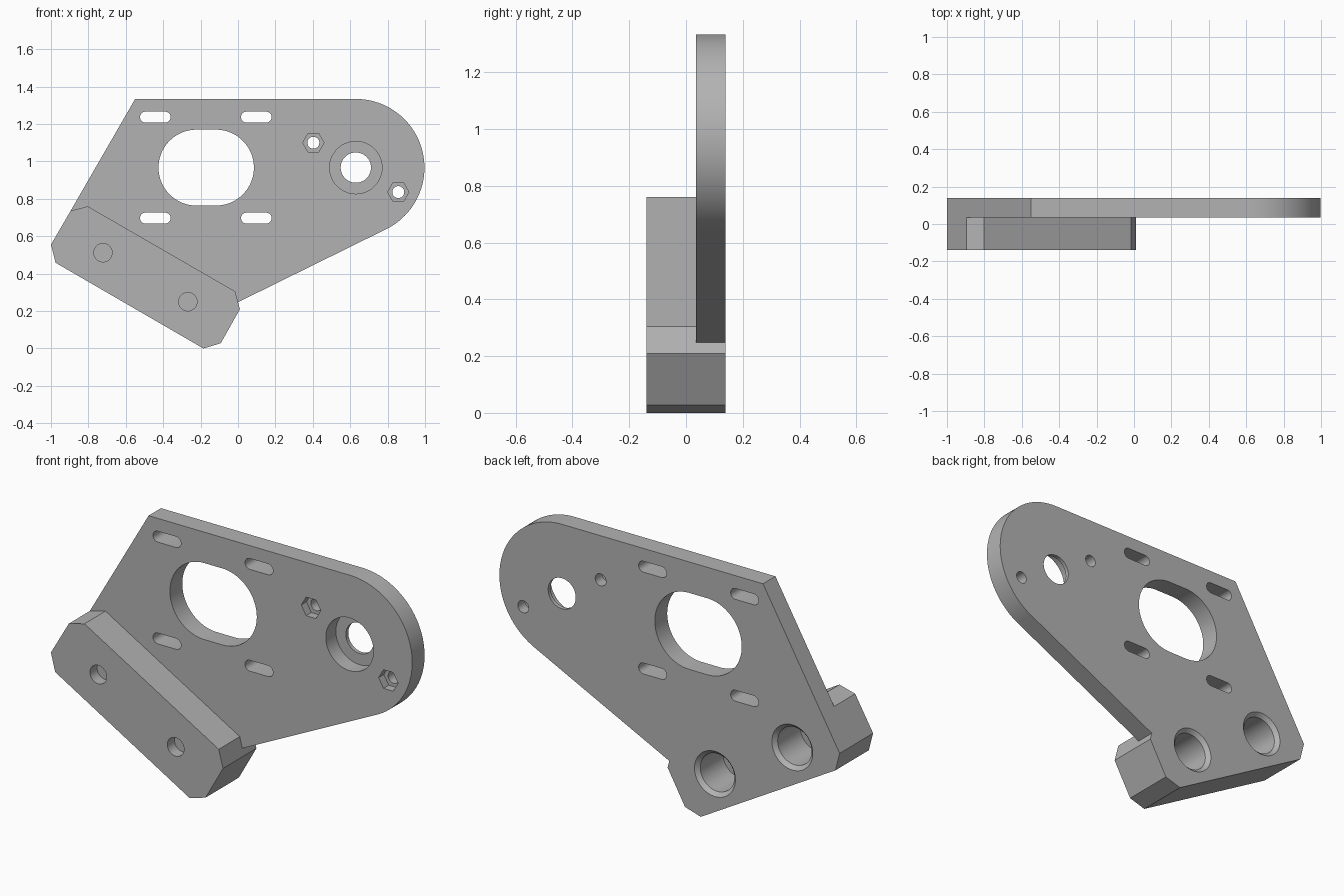
import bpy, bmesh
from math import cos, sin, pi, radians

FRONT, PLATE_FRONT, BACK = -0.14, 0.036, 0.14
MID_Z = 0.967

if "Cube" in bpy.data.objects:
    bpy.data.objects.remove(bpy.data.objects["Cube"], do_unlink=True)

grey = bpy.data.materials.new("plain_grey")
grey.use_nodes = True
grey.diffuse_color = (0.45, 0.45, 0.45, 1)
grey.node_tree.nodes["Principled BSDF"].inputs["Base Color"].default_value = grey.diffuse_color


def rounded(x, z, r, half_len=0, n=64, phase=0.5):
    """Circle, slot or regular polygon outline in the XZ plane."""
    pts = []
    for i in range(n):
        a = 2 * pi * (i + phase) / n
        shift = half_len if cos(a) > 0 else -half_len
        pts.append((x + shift + r * cos(a), z + r * sin(a)))
    return pts


def loft(name, near, far, y0, y1):
    """Solid between two matching outlines at depths y0 and y1."""
    bm = bmesh.new()
    a = [bm.verts.new((x, y0, z)) for x, z in near]
    b = [bm.verts.new((x, y1, z)) for x, z in far]
    bm.faces.new(a)
    bm.faces.new(b[::-1])
    for i in range(len(a)):
        j = (i + 1) % len(a)
        bm.faces.new((a[i], b[i], b[j], a[j]))
    bmesh.ops.recalc_face_normals(bm, faces=bm.faces[:])
    mesh = bpy.data.meshes.new(name)
    bm.to_mesh(mesh)
    bm.free()
    mesh.materials.append(grey)
    obj = bpy.data.objects.new(name, mesh)
    bpy.context.collection.objects.link(obj)
    return obj


def combine(body, tool, operation="DIFFERENCE"):
    mod = body.modifiers.new(tool.name, "BOOLEAN")
    mod.operation, mod.solver, mod.object = operation, "EXACT", tool
    bpy.context.view_layer.objects.active = body
    bpy.ops.object.modifier_apply(modifier=mod.name)
    bpy.data.objects.remove(tool, do_unlink=True)


def cut(body, outline, y0, y1, far=None):
    combine(body, loft("cutter", outline, far or outline, y0, y1))


# Plate with a rounded end, overlapping the foot at its lower left
steps = 48
start, end = radians(-63.5), radians(90)
plate_outline = [(0.63 + 0.367 * cos(t), MID_Z + 0.367 * sin(t))
                 for t in (start + (end - start) * i / steps for i in range(steps + 1))]
plate_outline += [(-0.55, 1.334), (-0.895, 0.736), (-0.6, 0.4), (-0.1, 0.198)]
bracket = loft("motor_bracket", plate_outline, plate_outline, PLATE_FRONT, BACK)

# Chamfered mounting foot
foot_outline = [(-1, 0.555), (-0.895, 0.736), (-0.803, 0.76), (-0.015, 0.305),
                (0.01, 0.21), (-0.092, 0.028), (-0.185, 0), (-0.975, 0.458)]
combine(bracket, loft("mounting_foot", foot_outline, foot_outline, FRONT, BACK), "UNION")

# Motor opening and four adjustment slots
through = (0, 0.2)
cut(bracket, rounded(-0.17, MID_Z, 0.203, 0.052, 96), *through)
for x in (-0.442, 0.098):
    for dz in (-0.27, 0.27):
        cut(bracket, rounded(x, MID_Z + dz, 0.029, 0.053, 32), *through)

# Bearing seat
cut(bracket, rounded(0.63, MID_Z, 0.14), 0, 0.12)
cut(bracket, rounded(0.63, MID_Z, 0.081), *through)

# Hexagonal nut pockets with bolt holes
for x, z in ((0.403, 1.1), (0.857, 0.836)):
    cut(bracket, rounded(x, z, 0.057, n=6, phase=0), 0, 0.08)
    cut(bracket, rounded(x, z, 0.032, n=32), *through)

# Foot bolt holes: narrow blind hole in front, chamfered deep pocket behind
for x, z in ((-0.722, 0.512), (-0.268, 0.25)):
    cut(bracket, rounded(x, z, 0.049, n=48), -0.2, -0.08)
    cut(bracket, rounded(x, z, 0.1), -0.07, 0.2)
    cut(bracket, rounded(x, z, 0.1), 0.12, 0.15, rounded(x, z, 0.13))

bpy.ops.object.select_all(action="DESELECT")
bracket.select_set(True)
bpy.context.view_layer.objects.active = bracket
bpy.ops.object.shade_smooth_by_angle(angle=radians(25))
